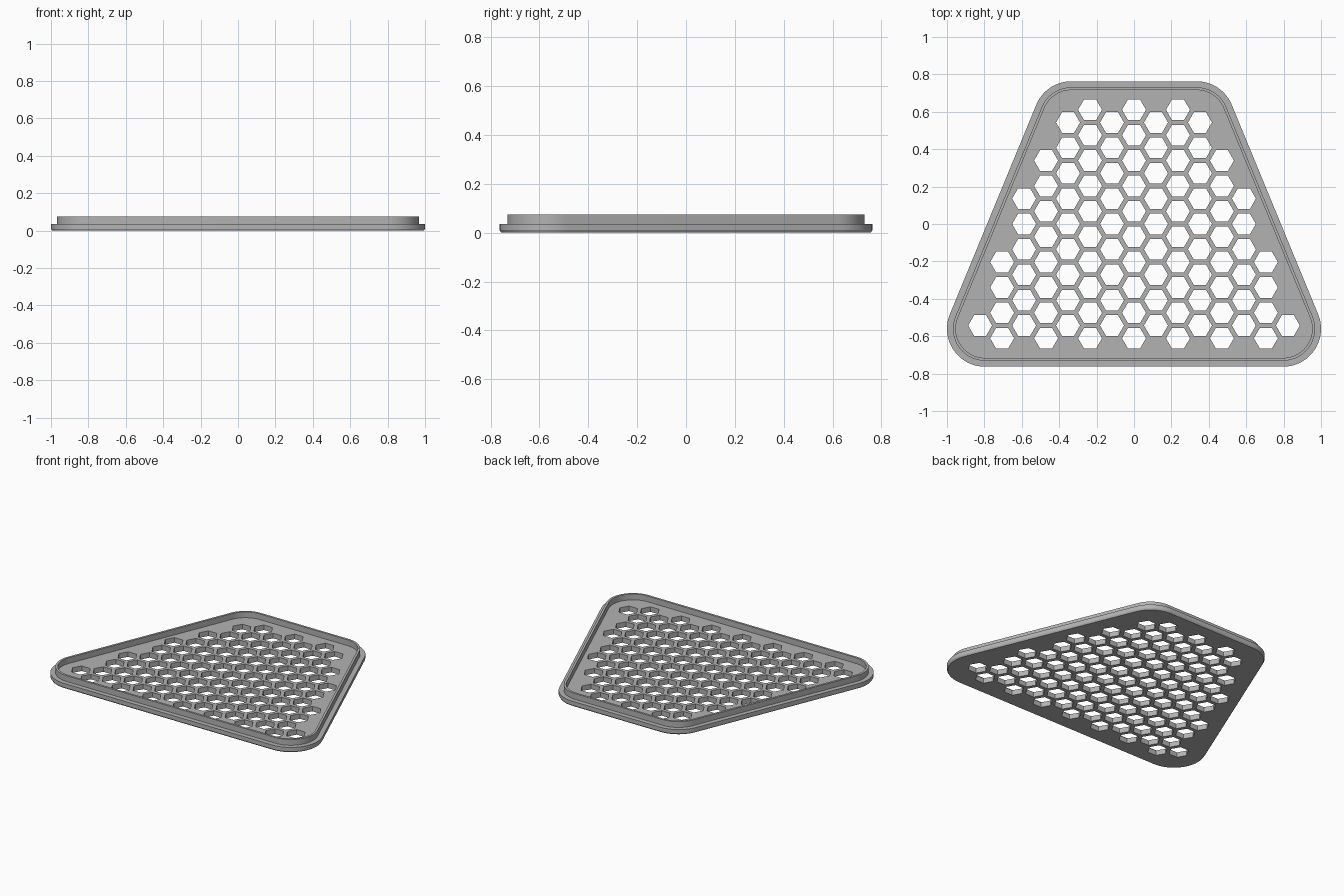
import bpy
import bmesh
from math import radians, cos, sin, atan2, pi
from mathutils import Vector

cube = bpy.data.objects.get("Cube")
if cube:
    bpy.data.objects.remove(cube, do_unlink=True)

# Single grey material
grey = bpy.data.materials.new("plain grey")
grey.use_nodes = True
COLOUR = (0.45, 0.45, 0.45, 1)
grey.diffuse_color = COLOUR
grey.node_tree.nodes["Principled BSDF"].inputs["Base Color"].default_value = COLOUR

RADIUS = 0.203
CORNERS = [Vector((0.797, -0.56)), Vector((0.335, 0.56)),
           Vector((-0.335, 0.56)), Vector((-0.797, -0.56))]
ARC_STEPS = 20


def outline(inset):
    """Rounded trapezium, counter-clockwise, pulled in by inset."""
    points = []
    for i, centre in enumerate(CORNERS):
        before = centre - CORNERS[i - 1]
        after = CORNERS[(i + 1) % len(CORNERS)] - centre
        start = atan2(before.y, before.x) - pi / 2
        sweep = (atan2(after.y, after.x) - pi / 2 - start) % (2 * pi)
        for k in range(ARC_STEPS + 1):
            a = start + sweep * k / ARC_STEPS
            points.append(centre + Vector((cos(a), sin(a))) * (RADIUS - inset))
    return points


def loft(bm, rings):
    """Bridge a stack of equal-length rings and cap both ends."""
    rings = [[bm.verts.new(p) for p in ring] for ring in rings]
    for low, high in zip(rings, rings[1:]):
        for i in range(len(low)):
            j = (i + 1) % len(low)
            bm.faces.new((low[i], low[j], high[j], high[i]))
    bm.faces.new(rings[0][::-1])
    bm.faces.new(rings[-1])


def make_object(name, bm):
    mesh = bpy.data.meshes.new(name)
    bm.normal_update()
    bm.to_mesh(mesh)
    bm.free()
    mesh.materials.append(grey)
    obj = bpy.data.objects.new(name, mesh)
    bpy.context.collection.objects.link(obj)
    return obj


# Tray: chamfered base, outer ledge, thin raised lip and recessed floor
FLOOR, LIP = 0.035, 0.075
PROFILE = [(0.006, 0), (0, 0.01), (0, FLOOR), (0.032, FLOOR),
           (0.032, LIP), (0.047, LIP), (0.047, FLOOR)]
bm = bmesh.new()
loft(bm, [[(p.x, p.y, z) for p in outline(inset)] for inset, z in PROFILE])
tray = make_object("ventilated_tray", bm)

# Honeycomb of hexagonal holes, as mirrored columns
PITCH, HEX_RADIUS = 0.1357, 0.064
COLUMN_TOPS = [9, 8, 9, 8, 5, 2, -3, -8]   # topmost hole, in half pitches
bm = bmesh.new()
for column in range(-7, 8):
    index = abs(column)
    lowest = -9 if index % 2 == 0 else -8
    for half_row in range(lowest, COLUMN_TOPS[index] + 1, 2):
        x, y = column * PITCH * cos(pi / 6), half_row * PITCH / 2
        loft(bm, [[(x + HEX_RADIUS * cos(k * pi / 3),
                    y + HEX_RADIUS * sin(k * pi / 3), z) for k in range(6)]
                  for z in (-0.05, 0.1)])
cutter = make_object("hole_cutter", bm)
cutter.hide_render = True

# Cut the holes, then drop the cutter
bpy.ops.object.select_all(action='DESELECT')
bpy.context.view_layer.objects.active = tray
tray.select_set(True)
cut = tray.modifiers.new("holes", 'BOOLEAN')
cut.operation = 'DIFFERENCE'
cut.solver = 'EXACT'
cut.object = cutter
bpy.ops.object.modifier_apply(modifier=cut.name)
bpy.data.objects.remove(cutter, do_unlink=True)
bpy.ops.object.shade_smooth_by_angle(angle=radians(30))
